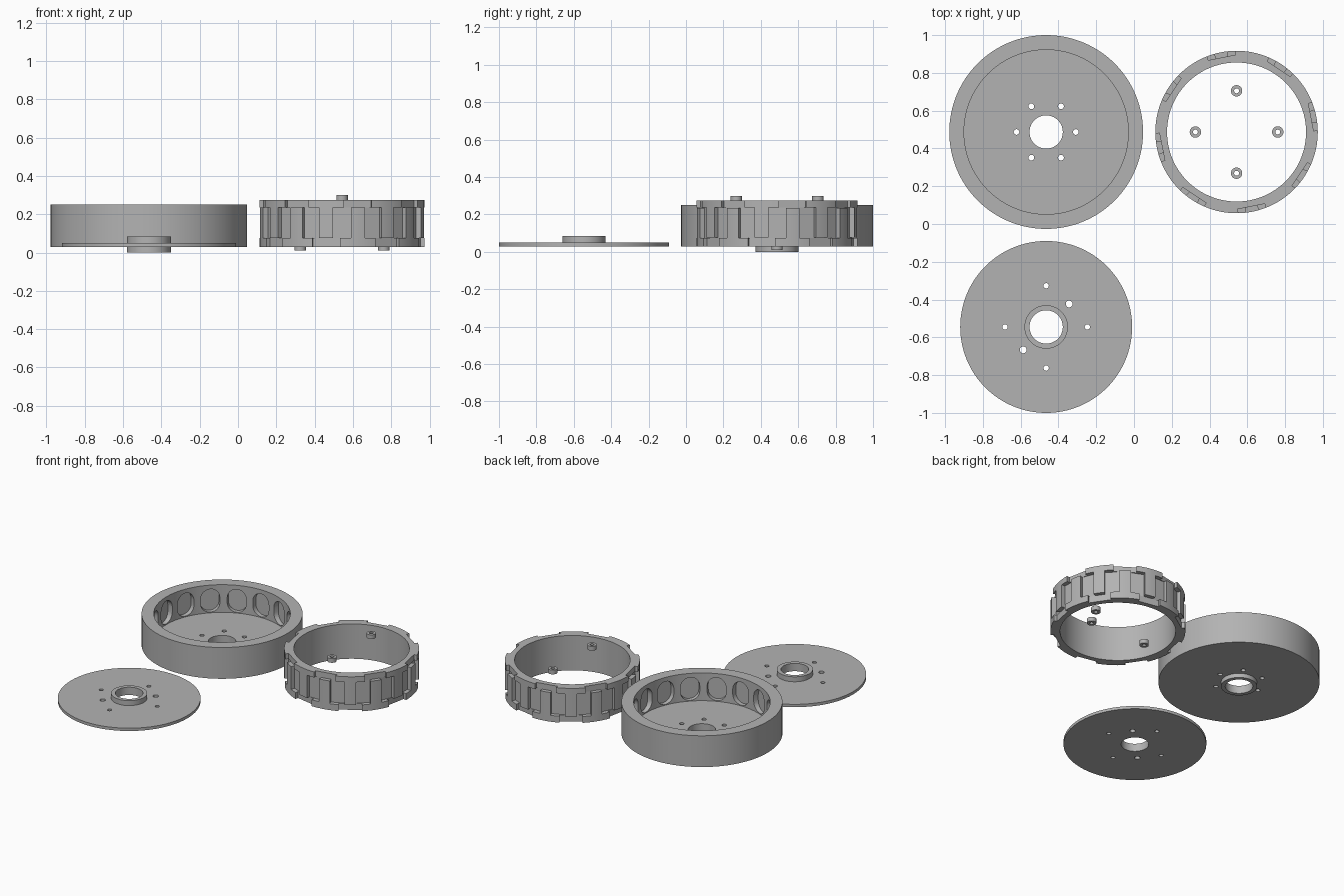
import bpy, bmesh
from math import radians, cos, sin, pi
from mathutils import Matrix, Vector

if "Cube" in bpy.data.objects:
    bpy.data.objects.remove(bpy.data.objects["Cube"])

grey = bpy.data.materials.new("plain grey")
grey.use_nodes = True
GREY = (0.45, 0.45, 0.45, 1)
grey.diffuse_color = GREY
grey.node_tree.nodes["Principled BSDF"].inputs["Base Color"].default_value = GREY


def make_object(name, bm, location):
    bmesh.ops.recalc_face_normals(bm, faces=bm.faces)
    mesh = bpy.data.meshes.new(name)
    bm.to_mesh(mesh)
    bm.free()
    obj = bpy.data.objects.new(name, mesh)
    bpy.context.collection.objects.link(obj)
    obj.location = location
    mesh.materials.append(grey)
    return obj


def lathe(name, profile, location, steps=128):
    """Spin a closed (radius, height) outline into a ring-shaped solid."""
    bm = bmesh.new()
    verts = [bm.verts.new((r, 0, z)) for r, z in profile]
    edges = [bm.edges.new((v, verts[i - 1])) for i, v in enumerate(verts)]
    bmesh.ops.spin(bm, geom=verts + edges, cent=(0, 0, 0), axis=(0, 0, 1),
                   angle=2 * pi, steps=steps)
    bmesh.ops.remove_doubles(bm, verts=bm.verts, dist=0.0001)
    return make_object(name, bm, location)


def prism(bm, outline, direction, matrix):
    """Extrude a 3D outline along a direction, placed by a matrix."""
    face = bm.faces.new([bm.verts.new(matrix @ Vector(p)) for p in outline])
    new = bmesh.ops.extrude_face_region(bm, geom=[face])["geom"]
    move = matrix.to_3x3() @ Vector(direction)
    bmesh.ops.translate(bm, vec=move, verts=[g for g in new if isinstance(g, bmesh.types.BMVert)])


def cut(obj, bm):
    """Subtract the cutter shapes from an object."""
    cutter = make_object("cutter", bm, obj.location)
    cutter.hide_render = True
    mod = obj.modifiers.new("cut", "BOOLEAN")
    mod.operation, mod.solver, mod.object = "DIFFERENCE", "EXACT", cutter
    bpy.context.view_layer.objects.active = obj
    bpy.ops.object.modifier_apply(modifier=mod.name)
    bpy.data.objects.remove(cutter)


def drill(obj, radius, distance, angles):
    bm = bmesh.new()
    for a in angles:
        place = Matrix.Rotation(radians(a), 4, "Z") @ Matrix.Translation((distance, 0, 0))
        bmesh.ops.create_cone(bm, cap_ends=True, segments=24, radius1=radius,
                              radius2=radius, depth=1, matrix=place)
    cut(obj, bm)


def radial_cut(obj, outline, start, depth, angles):
    """Cut (sideways, height) outlines outward from a flat plane."""
    bm = bmesh.new()
    for a in angles:
        prism(bm, [(start, u, z) for u, z in outline], (depth, 0, 0),
              Matrix.Rotation(radians(a), 4, "Z"))
    cut(obj, bm)


def box(half, low, high):
    return [(-half, low), (half, low), (half, high), (-half, high)]


def stadium(half, low, high, count=12):
    ends = [(low + half, pi), (high - half, 0)]
    return [(half * cos(t + i * pi / count), z + half * sin(t + i * pi / count))
            for z, t in ends for i in range(count + 1)]


sixteen = [i * 22.5 for i in range(16)]
quarters = [0, 90, 180, 270]

# Drum: open cup with a hub below, bolt holes and pockets inside the wall
drum = lathe("rotor_drum", [(0.088, 0), (0.115, 0), (0.115, 0.03), (0.513, 0.03),
                            (0.513, 0.25), (0.435, 0.25), (0.435, 0.055),
                            (0.088, 0.055)], (-0.465, 0.487, 0))
drill(drum, 0.015, 0.157, range(0, 360, 60))
radial_cut(drum, stadium(0.062, 0.06, 0.222), 0.38, 0.085, sixteen)

# Flat cover plate with a raised collar
plate = lathe("cover_plate", [(0.088, 0.03), (0.455, 0.03), (0.455, 0.05),
                              (0.115, 0.05), (0.115, 0.085), (0.088, 0.085)],
              (-0.465, -0.545, 0))
drill(plate, 0.014, 0.218, quarters)
drill(plate, 0.018, 0.172, [45, 225])

# Slotted ring: side windows, linked by notches alternately above and below
CENTRE = (0.543, 0.487, 0)
ring = lathe("stator_ring", [(0.368, 0.03), (0.43, 0.03), (0.43, 0.275),
                             (0.368, 0.275)], CENTRE)
radial_cut(ring, box(0.047, 0.075, 0.236), 0.4, 0.1, sixteen)
radial_cut(ring, box(0.074, 0.235, 0.4), 0.402, 0.1, [a + 11.25 for a in sixteen[::2]])
radial_cut(ring, box(0.074, -0.1, 0.076), 0.402, 0.1, [a + 11.25 for a in sixteen[1::2]])

# Small spacers inside the ring, two low and two high
spacers = []
for i, a in enumerate(quarters):
    z = 0.27 if i % 2 else 0.01
    spot = Vector(CENTRE) + Vector((0.218 * cos(radians(a)), 0.218 * sin(radians(a)), z))
    spacers.append(lathe("spacer_%d" % (i + 1), [(0.013, 0), (0.03, 0), (0.03, 0.03),
                                                 (0.013, 0.03)], spot, 32))

# Smooth the round walls, keep the edges crisp
bpy.ops.object.select_all(action="DESELECT")
for obj in [drum, plate, ring] + spacers:
    obj.select_set(True)
bpy.context.view_layer.objects.active = drum
bpy.ops.object.shade_smooth_by_angle(angle=radians(20))
